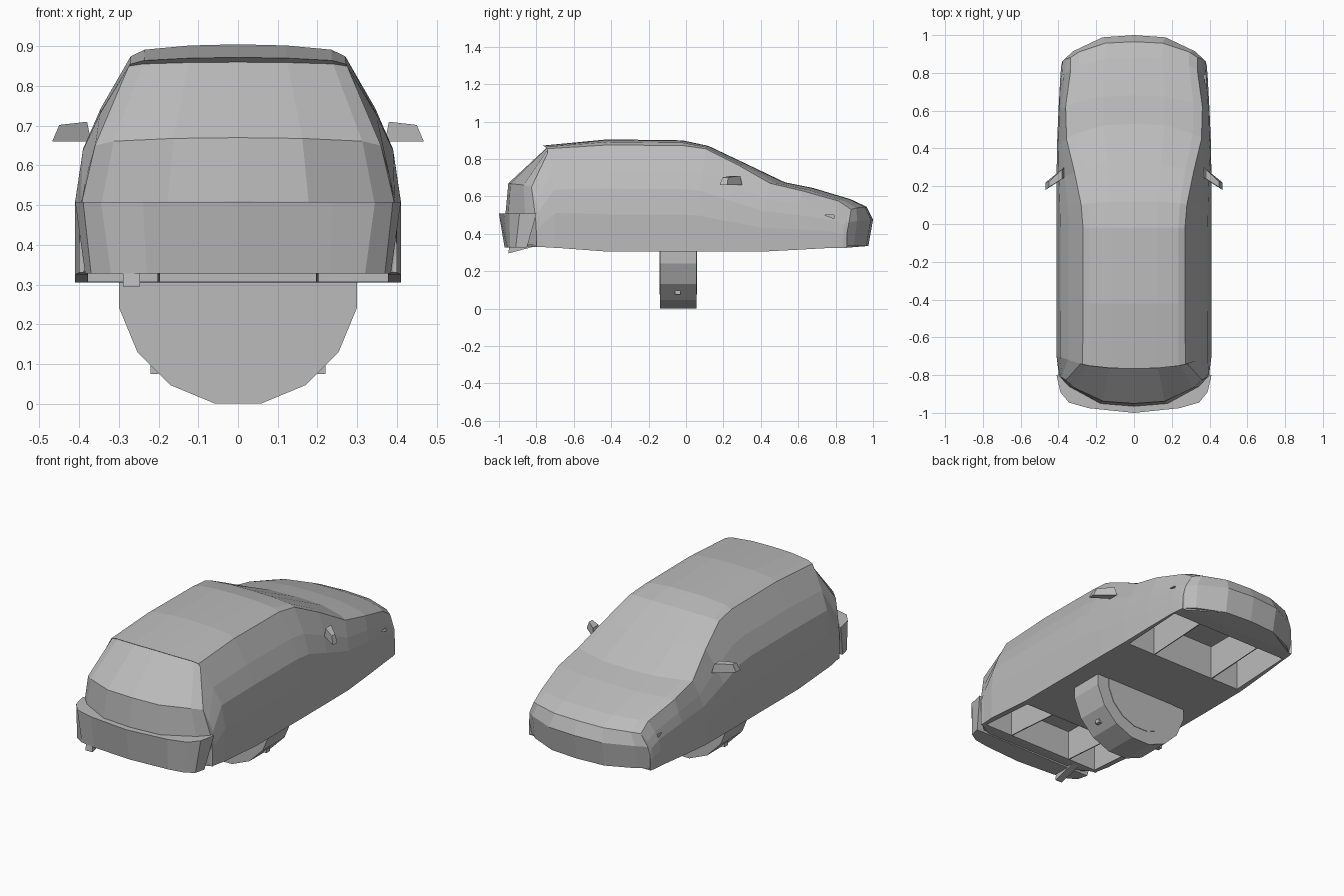
import bpy, bmesh, math
from mathutils import Matrix

if "Cube" in bpy.data.objects:
    bpy.data.objects.remove(bpy.data.objects["Cube"], do_unlink=True)

grey = bpy.data.materials.new("plain grey")
grey.use_nodes = True
colour = (0.5, 0.5, 0.5, 1)
grey.diffuse_color = colour
grey.node_tree.nodes["Principled BSDF"].inputs["Base Color"].default_value = colour


def finish(name, bm):
    bmesh.ops.recalc_face_normals(bm, faces=bm.faces)
    mesh = bpy.data.meshes.new(name)
    bm.to_mesh(mesh)
    bm.free()
    mesh.materials.append(grey)
    obj = bpy.data.objects.new(name, mesh)
    bpy.context.scene.collection.objects.link(obj)
    return obj


def loft(name, rings):
    """Skin closed rings of equal length and cap both ends."""
    bm = bmesh.new()
    rows = [[bm.verts.new(p) for p in ring] for ring in rings]
    n = len(rows[0])
    for a, b in zip(rows, rows[1:]):
        for i in range(n):
            j = (i + 1) % n
            bm.faces.new((a[i], a[j], b[j], b[i]))
    bm.faces.new(rows[0])
    bm.faces.new(rows[-1])
    bmesh.ops.triangulate(bm, faces=[f for f in bm.faces if len(f.verts) > 4])
    return finish(name, bm)


def box_ring(x0, x1, y0, y1, z):
    return [(x0, y0, z), (x1, y0, z), (x1, y1, z), (x0, y1, z)]


# Body sections: centre y, side y, half width, sill z, top edge x, top edge z, centre z
stations = [
    (-.94, -.80, .39, .33, .385, .34, .34),
    (-.965, -.80, .40, .33, .395, .50, .51),
    (-.95, -.78, .40, .33, .36, .65, .67),
    (-.745, -.70, .41, .325, .275, .85, .86),
    (-.765, -.69, .41, .325, .272, .855, .872),
    (-.42, -.42, .41, .305, .27, .875, .905),
    (-.02, -.02, .41, .305, .27, .872, .90),
    (.12, .07, .41, .305, .28, .855, .87),
    (.32, .22, .41, .305, .315, .77, .775),
    (.53, .41, .408, .305, .357, .67, .675),
    (.68, .60, .40, .315, .362, .63, .645),
    (.88, .78, .39, .325, .335, .575, .585),
    (.965, .84, .385, .325, .335, .53, .545),
    (1.0, .86, .38, .325, .37, .46, .475),
    (.975, .85, .37, .325, .365, .335, .335),
]
side_shape = [(0, 0), (.35, 0), (.59, .14), (.77, .46), (1, 1)]   # height, lean
top_shape = [(.87, .55), (.45, .9), (0, 1)]                       # width, rise


def section(yc, ys, w, zb, ex, ez, cz):
    half = [(w + (ex - w) * lean, zb + (ez - zb) * t) for t, lean in side_shape]
    half += [(ex * s, ez + (cz - ez) * g) for s, g in top_shape]
    ring = half + [(-x, z) for x, z in half[-2::-1]]
    return [(x, yc + (ys - yc) * abs(x / w) ** 3, z) for x, z in ring]


body = loft("body", [section(*s) for s in stations])

# Open bays under both axles, split by two thin walls
for y0, y1 in ((-.78, -.44), (.41, .79)):
    for x0, x1 in ((-.378, -.203), (-.197, .197), (.203, .378)):
        cutter = loft("bay_cutter", [box_ring(x0, x1, y0, y1, z) for z in (.2, .5)])
        cut = body.modifiers.new("bay", 'BOOLEAN')
        cut.operation, cut.solver, cut.object = 'DIFFERENCE', 'EXACT', cutter
        cutter.hide_render = True
        cutter.hide_set(True)

# Wraparound bumper
top_path = [(.41, -.80), (.39, -.89), (.345, -.945), (.24, -.975), (0, -1)]
low_path = [(.385, -.85), (.37, -.91), (.32, -.94), (.23, -.955), (0, -.97)]


def bumper_ring(path, z):
    return [(x, y, z) for x, y in path + [(-x, y) for x, y in path[-2::-1]]]


loft("bumper", [bumper_ring(low_path, .328), bumper_ring(top_path, .508)])


# Centre wheel and its slightly raised hub discs
def disc(name, radius, y0, y1):
    bm = bmesh.new()
    bmesh.ops.create_cone(bm, cap_ends=True, segments=16, radius1=radius, radius2=radius,
                          depth=y1 - y0)
    turn = Matrix.Rotation(math.pi / 2, 4, 'X') @ Matrix.Rotation(math.pi / 16, 4, 'Z')
    bm.transform(Matrix.Translation((0, (y0 + y1) / 2, .3)) @ turn)
    # Keep only the part below the floor
    bmesh.ops.bisect_plane(bm, geom=bm.verts[:] + bm.edges[:] + bm.faces[:],
                           plane_co=(0, 0, .31), plane_no=(0, 0, 1), clear_outer=True)
    bmesh.ops.holes_fill(bm, edges=bm.edges[:])
    return finish(name, bm)


disc("centre_wheel", .305, -.14, .055)
disc("wheel_hub", .229, -.143, .058)

# Mirrored small parts
for side, label in ((1, "left"), (-1, "right")):
    loft(label + "_wheel_tab",
         [box_ring(side * .2, side * .22, -.06, -.03, z) for z in (.075, .13)])
    inner = [(.37, .245, .66), (.37, .30, .66), (.38, .29, .71), (.38, .24, .71)]
    outer = [(.468, .18, .66), (.468, .22, .66), (.45, .225, .702), (.45, .195, .702)]
    loft(label + "_mirror", [[(side * x, y, z) for x, y, z in r] for r in (inner, outer)])

# Towing hook
loft("tow_hook", [[(x, -.95, .295), (x, -.945, .335), (x, -.80, .335)] for x in (-.29, -.247)])
